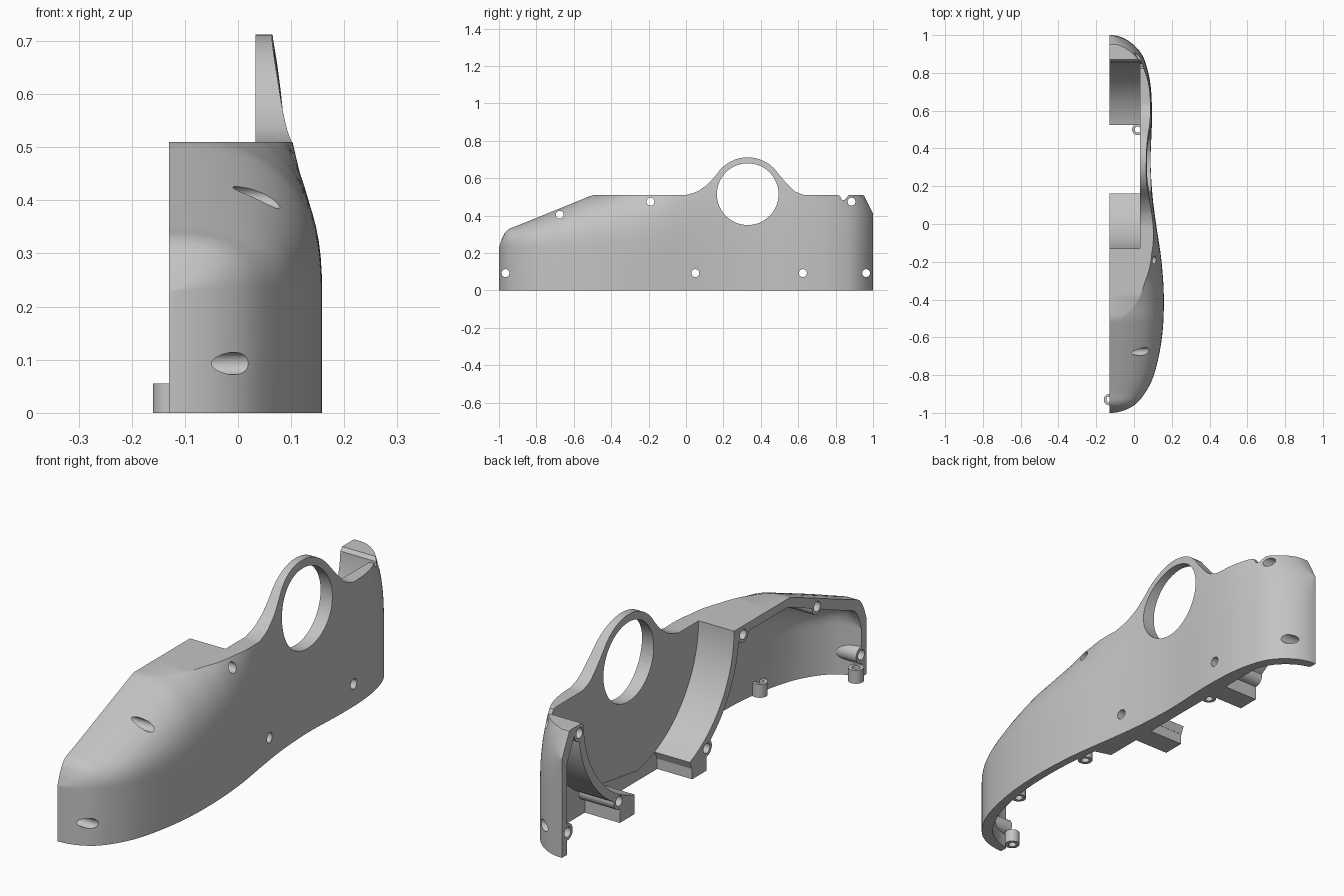
import bpy, bmesh, math
from mathutils import Matrix, Vector

cube = bpy.data.objects.get("Cube")
if cube:
    bpy.data.objects.remove(cube, do_unlink=True)

grey = bpy.data.materials.new("plain grey")
grey.use_nodes = True
grey.diffuse_color = (0.55, 0.55, 0.55, 1)
grey.node_tree.nodes["Principled BSDF"].inputs["Base Color"].default_value = (0.55, 0.55, 0.55, 1)

PARTING = -0.13            # flat open side of the shell
RING_Y, RING_Z = 0.33, 0.515

# Outline knots: plan half-width, top edge height and dome apex, all along y
PLAN = [(-1, -.125), (-.96, .0), (-.9, .055), (-.8, .105), (-.6, .148), (-.4, .158), (-.2, .146),
        (0, .117), (.15, .098), (.33, .088), (.55, .095), (.7, .091), (.8, .076), (.9, .04),
        (.97, -.03), (1, -.125)]
TOP = [(-1, .23), (-.985, .275), (-.97, .305), (-.955, .323), (-.935, .335), (-.9, .347), (-.5, .51),
       (0, .51), (.06, .528), (.12, .57), (.165, .622), (.495, .622), (.54, .57), (.58, .53),
       (.63, .51), (.82, .51), (.84, .475), (.87, .51), (.95, .51), (.97, .47), (1, .41)]
APEX = [(-1, .235), (-.985, .276), (-.97, .306), (-.955, .324), (-.935, .336), (-.9, .348), (-.5, .511),
        (-.43, .527), (-.3, .565), (-.15, .645), (0, .82), (.33, 1.08), (.7, 1), (.85, .68), (.9, .59),
        (.95, .515), (.97, .475), (1, .415)]


def linear(knots, y):
    for (a, p), (b, q) in zip(knots, knots[1:]):
        if y <= b:
            return p + (q - p) * (y - a) / (b - a)
    return knots[-1][1]


def smooth(knots, y):
    """Cubic interpolation over the angle, so the ends stay round."""
    ang = lambda v: math.acos(max(-1, min(1, -v)))
    pts = [(ang(a), v) for a, v in knots]
    t = ang(y)
    i = max(0, min(len(pts) - 2, sum(p[0] <= t for p in pts) - 1))

    def slope(k):
        a, b = pts[max(0, k - 1)], pts[min(len(pts) - 1, k + 1)]
        return (b[1] - a[1]) / (b[0] - a[0])
    (a, p), (b, q) = pts[i], pts[i + 1]
    h = b - a
    u = (t - a) / h
    return ((1 + 2 * u) * (1 - u) ** 2 * p + u * (1 - u) ** 2 * h * slope(i)
            + u * u * (3 - 2 * u) * q + u * u * (u - 1) * h * slope(i + 1))


def top_height(y):
    if .165 < y < .495:
        return RING_Z + math.sqrt(.197 ** 2 - (y - RING_Y) ** 2)
    return linear(TOP, y)


def make(name, bm):
    bmesh.ops.recalc_face_normals(bm, faces=bm.faces)
    if bm.calc_volume(signed=True) < 0:
        bmesh.ops.reverse_faces(bm, faces=bm.faces)
    mesh = bpy.data.meshes.new(name)
    bm.to_mesh(mesh)
    bm.free()
    obj = bpy.data.objects.new(name, mesh)
    bpy.context.collection.objects.link(obj)
    mesh.materials.append(grey)
    return obj


def skin(name, rings):
    """Closed solid through a row of equal point loops."""
    bm = bmesh.new()
    rings = [[bm.verts.new(p) for p in ring] for ring in rings]
    for a, b in zip(rings, rings[1:]):
        for j in range(len(a)):
            k = (j + 1) % len(a)
            bm.faces.new((a[j], a[k], b[k], b[j]))
    bm.faces.new(rings[0][::-1])
    bm.faces.new(rings[-1])
    return make(name, bm)


def section(s, inner):
    width, top, apex, base = smooth(PLAN, s), top_height(s), linear(APEX, s), .23
    y, x0, z0 = s, PARTING, 0
    if inner:
        width = max(width - .035, -.127)
        if s > -.12:
            width = min(width, .031)
        top, apex, base = min(top, .51) - .035, apex - .03, .2
        y, x0, z0 = s * .968, -.2, -.05
    low = min(base, top - .01)
    pts = [(x0, y, z0), (width, y, z0)]
    for k in range(15):
        z = low + (top - low) * math.sin(math.pi / 2 * k / 14)
        t = max(0, min(.9995, (z - base) / max(.01, apex - base)))
        pts.append((PARTING + (width - PARTING) * (1 - t ** 2.5) ** .4, y, z))
    return pts + [(x0, y, top)]


def loft(name, inner=False, steps=140):
    return skin(name, [section(-math.cos(math.pi * i / steps), inner) for i in range(steps + 1)])


def prism(name, outline, x0, x1):
    """Extrude a (y, z) outline along x."""
    return skin(name, [[(x, y, z) for y, z in outline] for x in (x0, x1)])


def arc(y, r, a, b, n=32):
    angles = [math.radians(a + (b - a) * i / n) for i in range(n + 1)]
    return [(y + r * math.cos(t), RING_Z + r * math.sin(t)) for t in angles]


def disc(y, z, r, n=32):
    return [(y + r * math.cos(2 * math.pi * i / n), z + r * math.sin(2 * math.pi * i / n))
            for i in range(n)]


def upright(name, x, y, r, z0, z1):
    bm = bmesh.new()
    bmesh.ops.create_cone(bm, cap_ends=True, segments=32, radius1=r, radius2=r, depth=z1 - z0,
                          matrix=Matrix.Translation(Vector((x, y, (z0 + z1) / 2))))
    return make(name, bm)


def cut(target, tool):
    mod = target.modifiers.new("cut", 'BOOLEAN')
    mod.operation, mod.solver, mod.object = 'DIFFERENCE', 'EXACT', tool
    bpy.context.view_layer.objects.active = target
    bpy.ops.object.modifier_apply(modifier=mod.name)
    bpy.data.objects.remove(tool, do_unlink=True)


def finish(obj):
    bpy.ops.object.select_all(action='DESELECT')
    obj.select_set(True)
    bpy.context.view_layer.objects.active = obj
    bpy.ops.object.shade_smooth_by_angle(angle=math.radians(30))


shell = loft("side_shell")
cavity = loft("cavity", inner=True)
SCREWS = [(-.965, .093), (-.675, .405), (-.19, .475), (.05, .093), (.625, .093), (.885, .475), (.963, .093)]
FRONT_ARC, BACK_ARC = (.347, .477), (.41, .448)     # rib centre along y and radius

# Open bay between the ribs, cut down to the flat inner wall
bay = arc(*FRONT_ARC, 180, 262) + arc(*BACK_ARC, 278, 360)
cut(shell, prism("bay", bay + [(bay[-1][0], .9), (bay[0][0], .9)], -.4, .033))

# Curved ribs, their feet and the screw posts stay solid inside the cavity
for (y, r), a, b in ((FRONT_ARC, 170, 247), (BACK_ARC, 10, -73)):
    cut(cavity, prism("rib", arc(y, r + .035, a, b) + arc(y, r - .05, b, a), -.3, .2))
for y0, y1 in ((.05, .145), (.525, .62)):
    cut(cavity, prism("foot", [(y0, -.2), (y1, -.2), (y1, .09), (y0, .09)], -.3, .2))
for y, z in SCREWS:
    cut(cavity, prism("post", disc(y, z, .034), -.3, .3))
cut(shell, cavity)

# Round window and screw holes
cut(shell, prism("window", disc(RING_Y, RING_Z, .165, 64), -.4, .4))
for y, z in SCREWS:
    cut(shell, prism("screw_hole", disc(y, z, .021), -.4, .4))
finish(shell)

# Upright sockets along the lower edge
for i, (x, y) in enumerate([(-.13, -.93), (.095, -.62), (.085, -.21), (.02, .5)]):
    socket = upright(f"socket_{i + 1}", x, y, .03, 0, .055)
    cut(socket, upright("bore", x, y, .016, -.1, .1))
    finish(socket)
